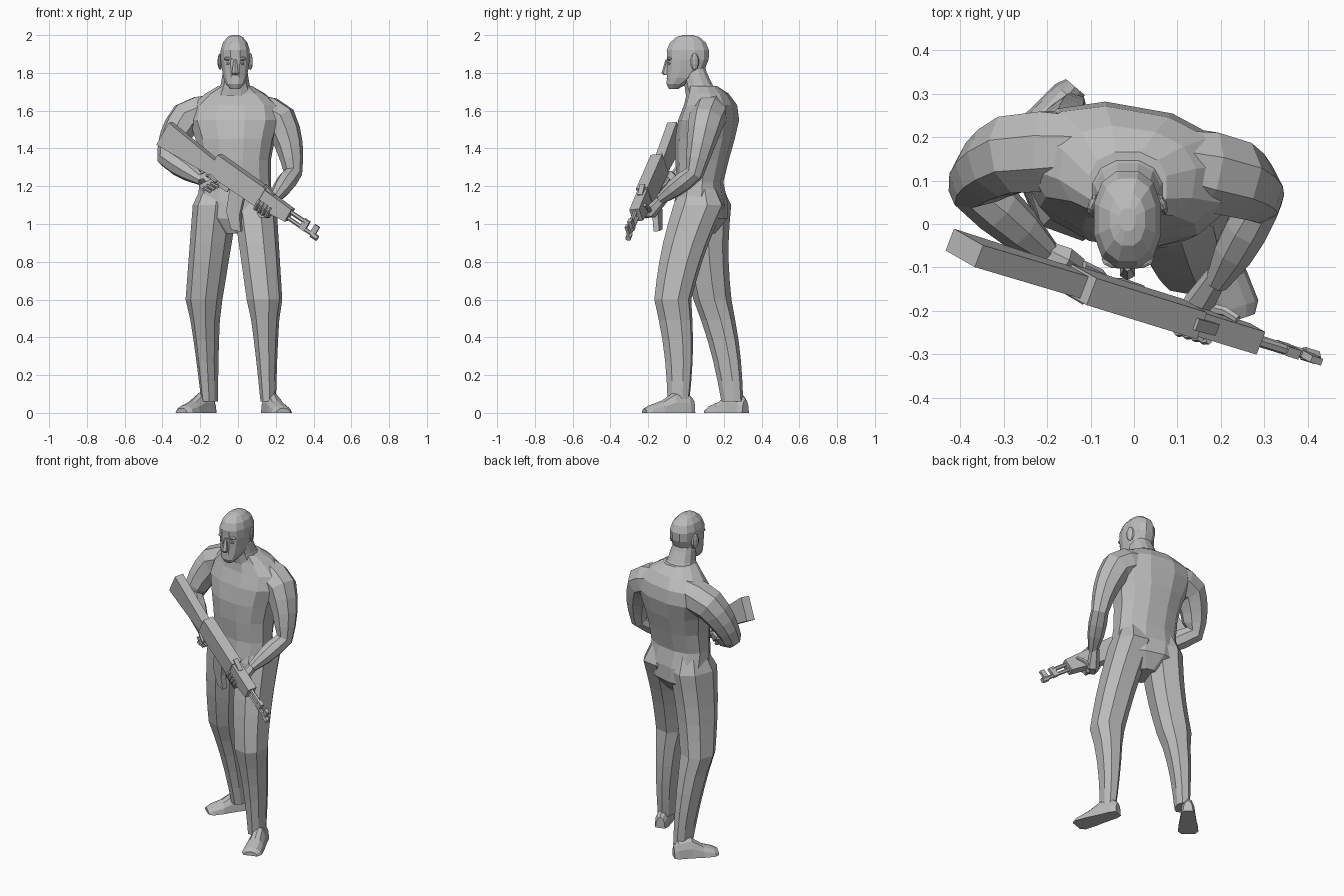
import bpy, bmesh, math
from mathutils import Vector, Matrix

if "Cube" in bpy.data.objects:
    bpy.data.objects.remove(bpy.data.objects["Cube"])

shade = (.5, .5, .5, 1)
grey = bpy.data.materials.new("plain_grey")
grey.use_nodes = True
grey.diffuse_color = shade
grey.node_tree.nodes["Principled BSDF"].inputs["Base Color"].default_value = shade


def finish(name, bm):
    bmesh.ops.recalc_face_normals(bm, faces=bm.faces)
    mesh = bpy.data.meshes.new(name)
    bm.to_mesh(mesh)
    bm.free()
    mesh.materials.append(grey)
    bpy.context.collection.objects.link(bpy.data.objects.new(name, mesh))


def loft(name, rings):
    """Skin equal-sized point rings and cap both ends."""
    bm = bmesh.new()
    loops = [[bm.verts.new(point) for point in ring] for ring in rings]
    count = len(loops[0])
    for low, high in zip(loops, loops[1:]):
        for i in range(count):
            j = (i + 1) % count
            bm.faces.new((low[i], low[j], high[j], high[i]))
    bm.faces.new(loops[0])
    bm.faces.new(loops[-1])
    finish(name, bm)


def around(count):
    """Cosine and sine of evenly spaced directions."""
    for i in range(count):
        angle = math.tau * (i + .5) / count
        yield math.cos(angle), math.sin(angle)


def level(z, width, depth, y=0, x=-.015, turn=0, sides=12):
    """Horizontal, slightly squared oval; width and depth are half sizes."""
    spin = Matrix.Rotation(math.radians(turn), 3, "Z")
    centre = Vector((x, y, z))
    grow = 1 / math.cos(math.pi / sides) ** .85
    return [centre + grow * (spin @ Vector((math.copysign(abs(c) ** .85 * width, c),
                                            math.copysign(abs(s) ** .85 * depth, s), 0)))
            for c, s in around(sides)]


def tube(name, points, radii, sides=8):
    """Limb through the points, with rings square to the path."""
    rings, old, last = [], None, len(points) - 1
    for i, (point, radius) in enumerate(zip(points, radii)):
        along = (points[min(i + 1, last)] - points[max(i - 1, 0)]).normalized()
        if old:
            across = old.rotation_difference(along) @ across
        else:
            across = along.orthogonal().normalized()
        other, old = along.cross(across), along
        rings.append([point + radius * (across * c + other * s) for c, s in around(sides)])
    loft(name, rings)


def lump(name, where, size, turn=0):
    """Small faceted ellipsoid."""
    bm = bmesh.new()
    place = Matrix.LocRotScale(Vector(where), Matrix.Rotation(math.radians(turn), 3, "Z"), Vector(size))
    bmesh.ops.create_uvsphere(bm, u_segments=8, v_segments=5, radius=1, matrix=place)
    finish(name, bm)


def mix(start, end, t):
    return start + (end - start) * t


# Torso, turned so its left shoulder leads
loft("torso", [
    level(z=.95, width=.06, depth=.08, y=.07, turn=-15),
    level(z=1.03, width=.18, depth=.13, y=.08, turn=-15),
    level(z=1.12, width=.195, depth=.13, y=.08, turn=-12),
    level(z=1.22, width=.185, depth=.115, y=.075, turn=-8),
    level(z=1.34, width=.185, depth=.135, y=.085, turn=-8),
    level(z=1.45, width=.205, depth=.15, y=.1, turn=-8),
    level(z=1.55, width=.24, depth=.15, y=.12, turn=-10),
    level(z=1.63, width=.225, depth=.13, y=.13, turn=-10),
    level(z=1.69, width=.155, depth=.105, y=.115, turn=-8),
    level(z=1.73, width=.09, depth=.08, y=.085)])
loft("neck", [
    level(z=1.68, width=.1, depth=.09, y=.09),
    level(z=1.74, width=.076, depth=.074, y=.065),
    level(z=1.8, width=.066, depth=.066, y=.045),
    level(z=1.86, width=.05, depth=.06, y=.03)])

# Head, chin to crown
loft("head", [
    level(z=1.715, width=.026, depth=.024, y=-.066),
    level(z=1.74, width=.048, depth=.053, y=-.05),
    level(z=1.775, width=.062, depth=.083, y=-.018),
    level(z=1.82, width=.07, depth=.1),
    level(z=1.87, width=.077, depth=.11, y=.01),
    level(z=1.92, width=.077, depth=.112, y=.01),
    level(z=1.96, width=.065, depth=.095, y=.01),
    level(z=1.99, width=.04, depth=.06, y=.01),
    level(z=2, width=.018, depth=.026, y=.01)])
loft("nose", [
    level(z=1.79, width=.016, depth=.014, y=-.104, sides=6),
    level(z=1.8, width=.017, depth=.02, y=-.107, sides=6),
    level(z=1.87, width=.008, depth=.012, y=-.095, sides=6)])
for number, lip in enumerate(("lower_lip", "upper_lip")):
    lump(lip, (-.015, -.088, 1.755 + .015 * number), (.026, .015, .008))
for side, word in ((1, "left"), (-1, "right")):
    x = -.015 + side * .034
    lump(word + "_brow", (x, -.086, 1.875), (.028, .016, .01), turn=side * 14)
    lump(word + "_eye", (x, -.086, 1.85), (.015, .01, .008))
    x = -.015 + side * .08
    lump(word + "_ear", (x, .045, 1.86), (.011, .026, .045), turn=side * 20)


# Legs: straight bones with a thigh and calf swell, sunk into the pelvis
def leg(name, hip, knee, ankle, turn):
    hip, knee, ankle = Vector(hip), Vector(knee), Vector(ankle)
    rings = [level(hip.z + .1, .075, .085, y=hip.y, x=hip.x * .9, turn=turn, sides=8)]
    for step in range(11):
        t = step / 5
        if t < 1:
            bone = mix(hip, knee, t)
            width, depth = mix(.105, .088, t), mix(.13, .092, t)
        else:
            bone = mix(knee, ankle, t - 1)
            width, depth = mix(.088, .037, (t - 1) ** .6), mix(.092, .055, t - 1)
        swell = -.015 * math.sin(math.pi * t)
        rings.append(level(bone.z, width, depth, y=bone.y + swell, x=bone.x, turn=turn, sides=8))
    loft(name, rings)


leg("left_leg", hip=(.09, .07, 1.1), knee=(.14, -.07, .6), ankle=(.16, -.04, .06), turn=-10)
leg("right_leg", hip=(-.12, .1, 1.1), knee=(-.18, .14, .6), ankle=(-.15, .245, .06), turn=-20)


# Feet: domed slices from heel to toe
def foot(name, heel, toe):
    heel, toe = Vector(heel), Vector(toe)
    across = (toe - heel).normalized().cross(Vector((0, 0, 1)))
    rings = []
    for t, width, height in ((0, .028, .07), (.1, .04, .1), (.4, .046, .11),
                             (.65, .055, .065), (.9, .058, .04), (1, .04, .025)):
        middle = mix(heel, toe, t)
        rings.append([middle + across * width * c + Vector((0, 0, max(s, 0) * height))
                      for c, s in ((math.cos(a), math.sin(a))
                                   for a in (math.pi * k / 6 for k in range(7)))])
    loft(name, rings)


foot("left_foot", heel=(.15, .04, 0), toe=(.24, -.22, 0))
foot("right_foot", heel=(-.135, .315, 0), toe=(-.3, .12, 0))


# Arms: shoulder cap, tapering upper arm, swelling forearm
def arm(name, root, shoulder, elbow, wrist, girth):
    root, shoulder, elbow, wrist = map(Vector, (root, shoulder, elbow, wrist))
    points, radii = [root, mix(root, shoulder, .6)], [.085, .1]
    outward = Vector((math.copysign(.018, elbow.x), 0, 0))
    for t in (.05, .25, .5, .75):
        points.append(mix(shoulder, elbow, t) + outward * math.sin(math.pi * t))
        radii.append(mix(.098, girth, t))
    for t in (0, .3, .6, 1):
        points.append(mix(elbow, wrist, t))
        radii.append(mix(girth, .028, t) + .012 * math.sin(math.pi * t))
    tube(name, points, radii)


arm("left_arm", root=(.08, .14, 1.61), shoulder=(.215, .11, 1.56),
    elbow=(.29, .045, 1.27), wrist=(.19, -.135, 1.13), girth=.05)
arm("right_arm", root=(-.1, .17, 1.61), shoulder=(-.27, .165, 1.565),
    elbow=(-.37, .085, 1.35), wrist=(-.19, -.075, 1.23), girth=.06)

# Rifle frame: u runs to the muzzle, v is up, w is across
butt = Vector((-.39, -.055, 1.48))
forward = Vector((.8, -.25, -.54)).normalized()
across = forward.cross(Vector((.55, -.3, .83))).normalized()
upward = across.cross(forward)


def at(u, v, w=0):
    return butt + forward * u + upward * v + across * w


def plate(name, outline, half):
    loft(name, [[at(u, v, w) for u, v in outline] for w in (-half, half)])


def block(name, back, front, top, bottom, half, front_top=None, front_bottom=None):
    """Side profile with an optional taper toward the front."""
    front_top = top if front_top is None else front_top
    front_bottom = bottom if front_bottom is None else front_bottom
    plate(name, [(back, top), (front, front_top), (front, front_bottom), (back, bottom)], half)


block("stock", back=0, front=.33, top=.07, bottom=-.07, half=.027, front_top=.038, front_bottom=-.045)
block("receiver", back=.32, front=.64, top=.075, bottom=-.045, half=.033, front_top=.068)
block("handguard", back=.63, front=.82, top=.058, bottom=-.045, half=.028, front_top=.05, front_bottom=-.025)
block("rear_sight", back=.62, front=.69, top=.08, bottom=.04, half=.014, front_top=.06)
block("gas_block", back=.9, front=.935, top=.045, bottom=-.015, half=.011)
block("front_sight", back=.965, front=.995, top=.05, bottom=0, half=.008)
block("trigger_guard", back=.395, front=.46, top=-.04, bottom=-.075, half=.006)
plate("pistol_grip", [(.36, -.04), (.31, -.125), (.345, -.14), (.41, -.04)], half=.016)
plate("magazine", [(.46, -.03), (.51, -.16), (.585, -.23), (.635, -.21), (.585, -.14), (.55, -.03)], half=.016)


def bar(name, back, front, height, radius):
    tube(name, [at(back, height), at(front, height)], [radius, radius], sides=6)


bar("barrel", back=.8, front=1, height=-.005, radius=.011)
bar("gas_tube", back=.8, front=.92, height=.03, radius=.012)
bar("muzzle", back=.975, front=1.015, height=-.008, radius=.016)


# Hands
def digit(name, *points):
    """Finger tapering toward its tip."""
    tube(name, points, [.013 - .0015 * i for i in range(len(points))], sides=6)


palm = (.027, .036, .031)
tube("left_palm", [Vector((.19, -.12, 1.135)), at(.69, -.055, -.03), at(.68, -.06, .01)], palm, sides=6)
tube("right_palm", [Vector((-.2, -.065, 1.24)), at(.315, -.075, -.03), at(.36, -.085, -.02)], palm, sides=6)
for k, word in enumerate(("little", "ring", "middle", "index")):
    u = .645 + .024 * k
    digit(f"left_{word}_finger", at(u, -.06, -.01), at(u, -.055, .03), at(u, -.02, .042), at(u, 0, .036))
    if word != "index":
        u, v = .325 + .012 * k, -.12 + .022 * k
        digit(f"right_{word}_finger", at(u, v, -.025), at(u + .045, v, -.02),
              at(u + .055, v, .018), at(u + .015, v, .028))
digit("right_index_finger", at(.36, -.06, -.035), at(.41, -.06, -.03), at(.45, -.06, -.01))
digit("left_thumb", at(.7, -.05, -.03), at(.73, 0, -.04), at(.75, .03, -.035))
digit("right_thumb", at(.32, -.06, -.01), at(.34, -.045, .03), at(.39, -.05, .04))
